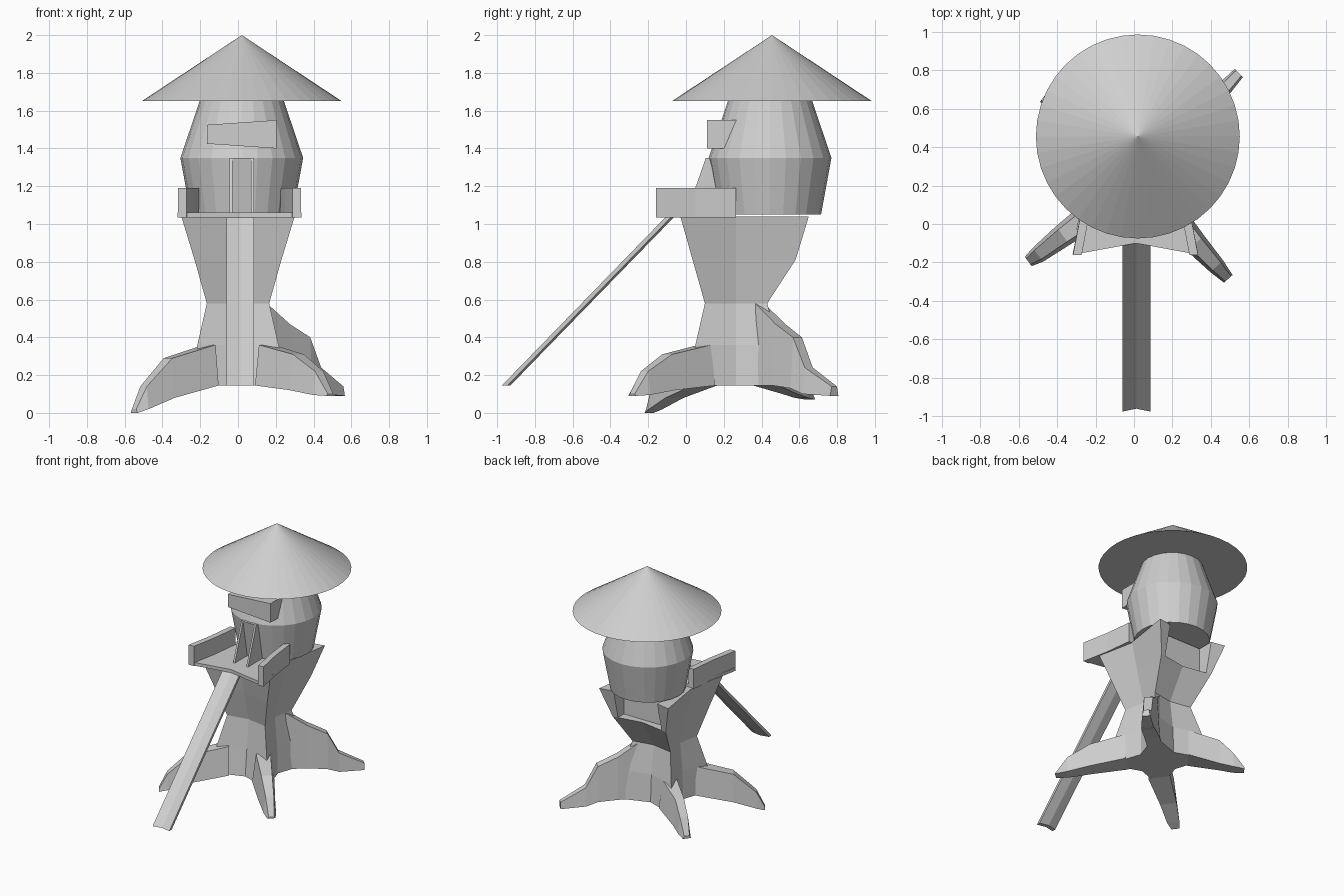
import bpy, bmesh, math
from mathutils import Vector

old = bpy.data.objects.get("Cube")
if old:
    bpy.data.objects.remove(old, do_unlink=True)

grey = bpy.data.materials.new("plain grey")
grey.use_nodes = True
grey.diffuse_color = (0.62, 0.62, 0.62, 1)
grey.node_tree.nodes["Principled BSDF"].inputs["Base Color"].default_value = grey.diffuse_color


def finish(name, bm):
    bmesh.ops.recalc_face_normals(bm, faces=bm.faces)
    mesh = bpy.data.meshes.new(name)
    bm.to_mesh(mesh)
    bm.free()
    mesh.materials.append(grey)
    obj = bpy.data.objects.new(name, mesh)
    bpy.context.collection.objects.link(obj)
    return obj


def loft(name, rings):
    """Skin a list of equal-length rings and cap both ends."""
    bm = bmesh.new()
    loops = [[bm.verts.new(p) for p in ring] for ring in rings]
    n = len(loops[0])
    for a, b in zip(loops, loops[1:]):
        for i in range(n):
            j = (i + 1) % n
            bm.faces.new((a[i], a[j], b[j], b[i]))
    bm.faces.new(loops[0])
    bm.faces.new(loops[-1])
    return finish(name, bm)


def circle(radius, z, sides):
    return [(0.02 + radius * math.cos(math.tau * i / sides),
             0.445 + radius * math.sin(math.tau * i / sides), z) for i in range(sides)]


# Round house and conical roof
loft("house", [circle(r, z, 24) for r, z in ((0.27, 1.05), (0.325, 1.35), (0.22, 1.66))])
bm = bmesh.new()
bmesh.ops.create_cone(bm, cap_ends=True, segments=40, radius1=0.53, radius2=0, depth=0.35)
bmesh.ops.translate(bm, verts=bm.verts, vec=(0.02, 0.455, 1.825))
finish("roof", bm)


# Trunk: four flaring corners with the middle of each side pulled in
def star(z, hx, front, back, pull):
    mid = 0.265
    return [(-hx, front, z), (0, front + pull, z), (hx, front, z), (hx - pull, mid, z),
            (hx, back, z), (0, back - pull, z), (-hx, back, z), (pull - hx, mid, z)]


trunk = loft("trunk", [star(0.145, 0.25, 0.0, 0.53, 0.09), star(0.36, 0.215, 0.05, 0.49, 0.06),
                       star(0.58, 0.165, 0.10, 0.43, 0.03), star(0.81, 0.23, 0.035, 0.58, 0.04),
                       star(1.04, 0.30, -0.03, 0.65, 0.06)])

# Notch in the back rim of the trunk
bm = bmesh.new()
bmesh.ops.create_cube(bm, size=1)
bmesh.ops.scale(bm, verts=bm.verts, vec=(0.38, 0.4, 0.4))
bmesh.ops.translate(bm, verts=bm.verts, vec=(0, 0.7, 1.01))
cutter = finish("notch_cutter", bm)
mod = trunk.modifiers.new("notch", "BOOLEAN")
mod.object = cutter
mod.solver = "EXACT"
bpy.context.view_layer.objects.active = trunk
bpy.ops.object.modifier_apply(modifier=mod.name)
bpy.data.objects.remove(cutter, do_unlink=True)


# Roots: x, y, top, bottom, half width along each one
def root(name, path):
    rings = []
    out = Vector((path[-1][0] - path[0][0], path[-1][1] - path[0][1], 0)).normalized()
    side = Vector((-out.y, out.x, 0))
    for x, y, top, bottom, w in path:
        c = Vector((x, y, 0))
        rings.append([c + side * s * w + Vector((0, 0, z))
                      for s, z in ((-1, bottom), (1, bottom), (0.65, top), (-0.65, top))])
    loft(name, rings)


root("front_right_root", [(-0.15, 0.1, 0.36, 0.145, 0.08), (-0.37, -0.06, 0.29, 0.08, 0.06),
                          (-0.5, -0.16, 0.14, 0.02, 0.045), (-0.55, -0.195, 0.02, 0, 0.03)])
root("front_left_root", [(0.15, 0.1, 0.36, 0.145, 0.08), (0.32, -0.1, 0.31, 0.12, 0.06),
                         (0.43, -0.22, 0.22, 0.095, 0.045), (0.49, -0.285, 0.1, 0.09, 0.03)])
root("back_left_root", [(0.13, 0.39, 0.58, 0.145, 0.05), (0.25, 0.5, 0.47, 0.145, 0.055),
                        (0.36, 0.59, 0.4, 0.13, 0.05), (0.42, 0.65, 0.24, 0.1, 0.045),
                        (0.545, 0.785, 0.14, 0.09, 0.03)])
root("back_right_root", [(-0.15, 0.42, 0.36, 0.145, 0.08), (-0.33, 0.55, 0.3, 0.1, 0.05),
                         (-0.41, 0.61, 0.2, 0.08, 0.045), (-0.47, 0.66, 0.09, 0.07, 0.03)])


# Balcony floor with a dipped front edge
def deck(z):
    return [(-0.32, -0.16, z), (0.01, -0.1, z), (0.335, -0.16, z), (0.25, 0.265, z), (-0.235, 0.265, z)]


loft("balcony_floor", [deck(1.035), deck(1.06)])

# Bent side rails
for side, name in ((-1, "right_rail"), (1, "left_rail")):
    rings = []
    for x, y in ((0.325, -0.16), (0.285, 0.05), (0.26, 0.265)):
        rings.append([(0.008 + side * (x - d), y, z)
                      for d, z in ((0, 1.035), (0.045, 1.035), (0.045, 1.19), (0, 1.19))])
    loft(name, rings)

# Ramp with a shallow V section
loft("ramp", [[(-0.06, y, z), (0.012, y + 0.015, z), (0.085, y, z),
               (0.085, y + 0.03, z), (0.012, y + 0.045, z), (-0.06, y + 0.03, z)]
              for y, z in ((-0.975, 0.145), (-0.1, 1.045))])

# Doorway: two triangular cheeks and a sloping door
for x, name in ((-0.045, "right_door_cheek"), (0.07, "left_door_cheek")):
    loft(name, [[(x + t, 0.0, 1.05), (x + t, 0.2, 1.05), (x + t, 0.125, 1.35), (x + t, 0.105, 1.35)]
                for t in (0, 0.015)])
loft("door", [[(-0.04, y, z), (0.08, y, z), (0.08, y + 0.02, z), (-0.04, y + 0.02, z)]
              for y, z in ((0.16, 1.05), (0.105, 1.35))])

# Slanted window box
loft("window_box", [[(x, 0.11, low), (x, 0.11, high), (x, 0.28, high), (x, 0.21, low)]
                    for x, low, high in ((-0.165, 1.425, 1.525), (0.205, 1.40, 1.55))])
